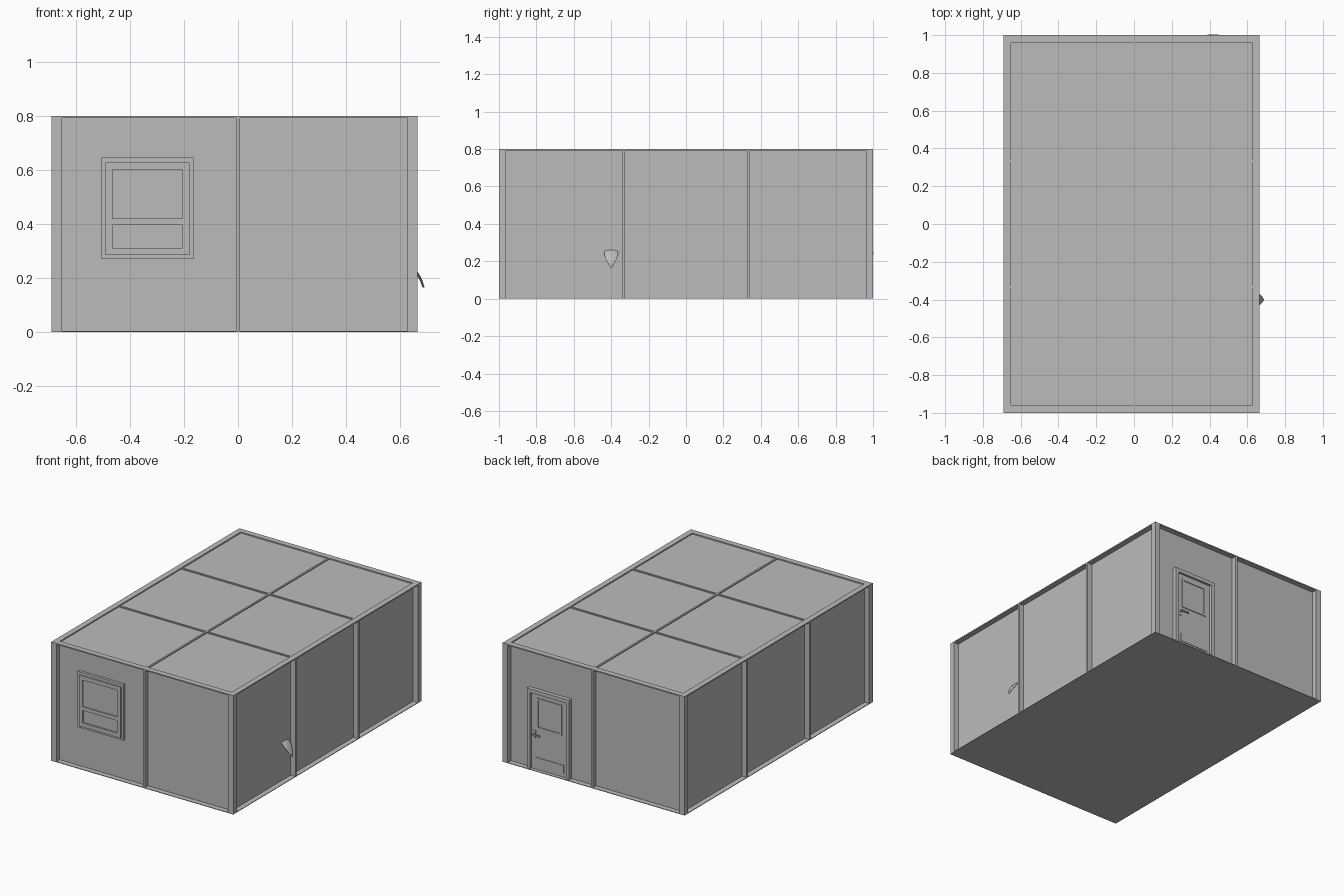
import bpy, bmesh, math

if "Cube" in bpy.data.objects:
    bpy.data.objects.remove(bpy.data.objects["Cube"])

grey = bpy.data.materials.new("plain_grey")
grey.diffuse_color = (0.5, 0.5, 0.5, 1)
grey.use_nodes = True
grey.node_tree.nodes["Principled BSDF"].inputs["Base Color"].default_value = grey.diffuse_color

X0, X1, Y, H = -0.69, 0.665, 1.0, 0.8   # outer limits of the cabin
POST, REC = 0.038, 0.035                # corner post width, wall recess
RIM = 0.008                             # roof rim thickness


def finish(name, bm):
    me = bpy.data.meshes.new(name)
    bm.normal_update()
    bm.to_mesh(me)
    bm.free()
    me.materials.append(grey)
    ob = bpy.data.objects.new(name, me)
    bpy.context.collection.objects.link(ob)
    return ob


def boxes(name, *ranges):
    """One object from boxes given as (x0, x1, y0, y1, z0, z1)."""
    bm = bmesh.new()
    for x0, x1, y0, y1, z0, z1 in ranges:
        vs = bmesh.ops.create_cube(bm, size=1)["verts"]
        for v in vs:
            v.co.x = x1 if v.co.x > 0 else x0
            v.co.y = y1 if v.co.y > 0 else y0
            v.co.z = z1 if v.co.z > 0 else z0
    return finish(name, bm)


def ring(name, x0, x1, z0, z1, w, y0, y1):
    """Upright rectangular frame with border width w."""
    return boxes(name,
                 (x0, x0 + w, y0, y1, z0, z1), (x1 - w, x1, y0, y1, z0, z1),
                 (x0 + w, x1 - w, y0, y1, z1 - w, z1),
                 (x0 + w, x1 - w, y0, y1, z0, z0 + w))


# Floor and recessed wall body
boxes("floor_plate", (X0, X1, -Y, Y, 0, 0.004))
boxes("wall_body", (X0 + REC, X1 - REC, -Y + REC, Y - REC, 0.004, H - RIM))

# Roof rim and the thin bars that divide the roof in six
boxes("roof_rim",
      (X0, X0 + POST, -Y, Y, H - RIM, H), (X1 - POST, X1, -Y, Y, H - RIM, H),
      (X0 + POST, X1 - POST, -Y, -Y + POST, H - RIM, H),
      (X0 + POST, X1 - POST, Y - POST, Y, H - RIM, H))
boxes("roof_bar_long", (-0.006, 0.006, -Y + POST, Y - POST, H - RIM, H - 0.001))
for y in (-0.333, 0.333):
    boxes("roof_bar_cross", (X0 + POST, X1 - POST, y - 0.006, y + 0.006, H - RIM, H - 0.001))

# Corner posts
for x in (X0, X1 - POST):
    for y in (-Y, Y - POST):
        boxes("corner_post", (x, x + POST, y, y + POST, 0.004, H - RIM))

# Slim posts between the wall panels
P = 0.007
for y0 in (-Y, Y - REC):
    boxes("end_wall_post", (-P, P, y0, y0 + REC, 0.004, H - RIM))
for x0 in (X0, X1 - REC):
    for y in (-0.333, 0.333):
        boxes("side_wall_post", (x0, x0 + REC, y - P, y + P, 0.004, H - RIM))

# Front window
wy = -Y + REC
ring("window_trim", -0.505, -0.165, 0.27, 0.645, 0.014, wy - 0.018, wy)
ring("window_frame", -0.491, -0.179, 0.284, 0.627, 0.027, wy - 0.026, wy)
boxes("window_lintel", (-0.491, -0.179, wy - 0.018, wy, 0.627, 0.632))
boxes("window_rail", (-0.464, -0.206, wy - 0.026, wy, 0.395, 0.42))
boxes("window_panes", (-0.464, -0.206, wy - 0.018, wy, 0.42, 0.6),
      (-0.464, -0.206, wy - 0.014, wy, 0.311, 0.395))

# Back door
dy = Y - REC
boxes("door_frame",
      (0.175, 0.2, dy, dy + 0.027, 0.004, 0.54),
      (0.465, 0.49, dy, dy + 0.027, 0.004, 0.54),
      (0.2, 0.465, dy, dy + 0.027, 0.515, 0.54))
boxes("door_leaf", (0.2, 0.465, dy, dy + 0.012, 0.004, 0.515))
ring("door_window_frame", 0.24, 0.425, 0.28, 0.485, 0.012, dy + 0.012, dy + 0.017)
boxes("door_kick_plate", (0.225, 0.44, dy + 0.012, dy + 0.016, 0.03, 0.085))
boxes("door_handle",
      (0.433, 0.453, dy + 0.012, dy + 0.016, 0.215, 0.265),
      (0.438, 0.448, dy + 0.016, dy + 0.038, 0.236, 0.246),
      (0.39, 0.448, dy + 0.03, dy + 0.038, 0.236, 0.246))

# Curved shield-shaped hood on the right wall: (x, z, half width)
rows = [(0.63, 0.258, 0.034), (0.645, 0.245, 0.038), (0.66, 0.226, 0.034),
        (0.673, 0.205, 0.026), (0.683, 0.185, 0.015), (0.69, 0.165, 0.002)]
bm = bmesh.new()
grid = []
for x, z, w in rows:
    grid.append([bm.verts.new((x - 0.004 * t * t, -0.4 + w * t, z + 0.004 * (1 - t * t)
                               if z > 0.17 else z)) for t in (-1, -0.5, 0, 0.5, 1)])
for a, b in zip(grid, grid[1:]):
    for i in range(4):
        bm.faces.new((a[i], b[i], b[i + 1], a[i + 1]))
hood = finish("wall_hood", bm)
solid = hood.modifiers.new("thickness", "SOLIDIFY")
solid.thickness = 0.004
solid.offset = -1
